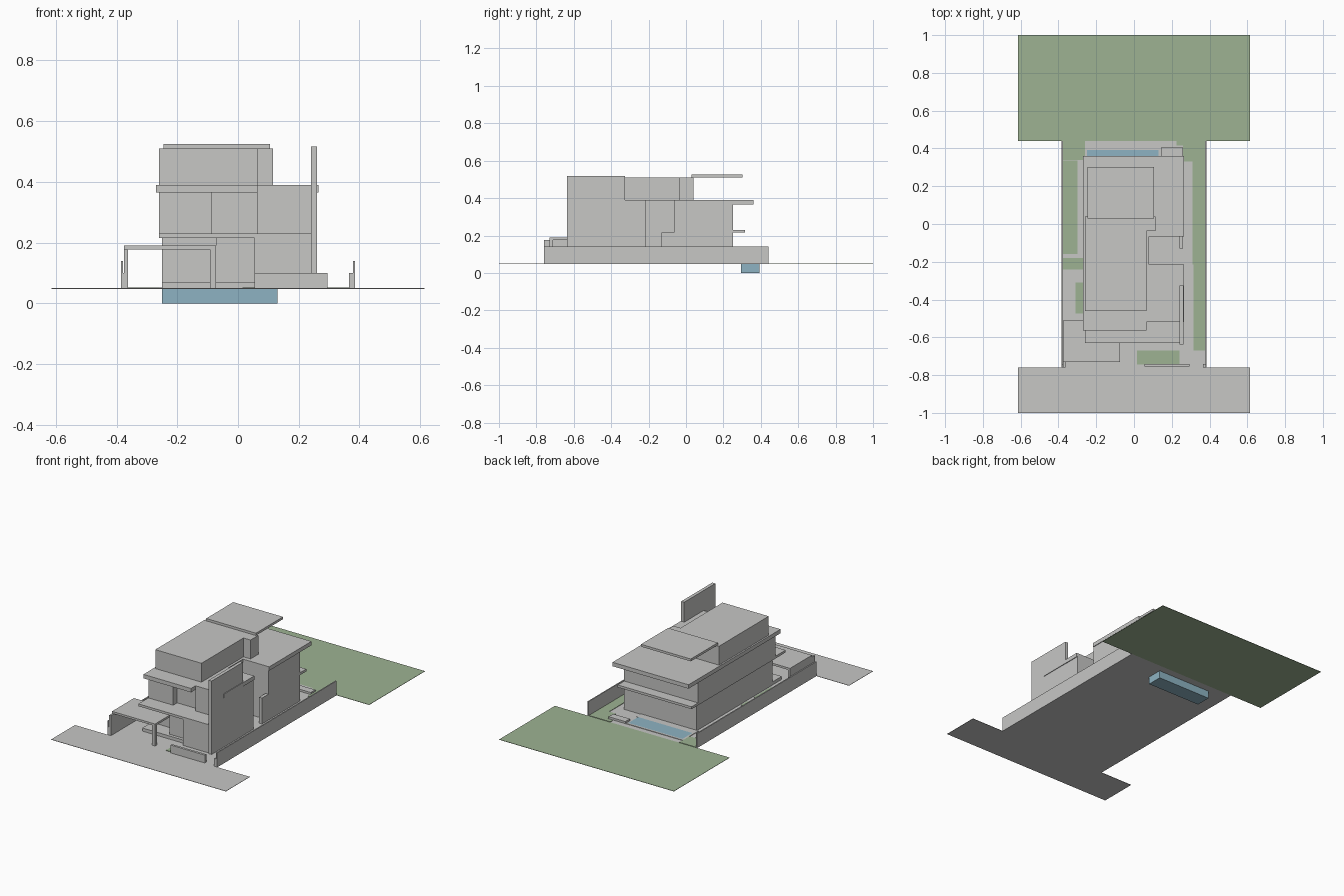
import bpy, bmesh

cube = bpy.data.objects.get("Cube")
if cube:
    bpy.data.objects.remove(cube, do_unlink=True)


def material(name, red, green, blue):
    mat = bpy.data.materials.new(name)
    mat.use_nodes = True
    colour = (red, green, blue, 1)
    mat.diffuse_color = colour
    mat.node_tree.nodes["Principled BSDF"].inputs["Base Color"].default_value = colour
    return mat


grey = material("pale grey", 0.57, 0.57, 0.56)
lawn = material("lawn green", 0.34, 0.45, 0.29)
water = material("pool blue", 0.27, 0.45, 0.54)


def prism(name, outline, bottom, top, mat=grey):
    """Extrude a plan outline between two heights."""
    bm = bmesh.new()
    face = bm.faces.new([bm.verts.new((x, y, bottom)) for x, y in outline])
    extruded = bmesh.ops.extrude_face_region(bm, geom=[face])["geom"]
    upper = [v for v in extruded if isinstance(v, bmesh.types.BMVert)]
    bmesh.ops.translate(bm, verts=upper, vec=(0, 0, top - bottom))
    bmesh.ops.recalc_face_normals(bm, faces=bm.faces)
    mesh = bpy.data.meshes.new(name)
    bm.to_mesh(mesh)
    bm.free()
    mesh.materials.append(mat)
    obj = bpy.data.objects.new(name, mesh)
    bpy.context.collection.objects.link(obj)


def box(name, right, left, front, back, bottom, top, mat=grey):
    outline = [(right, front), (left, front), (left, back), (right, back)]
    prism(name, outline, bottom, top, mat)


# Heights
ground = 0.05
paving = ground + 0.003
fence_top = 0.1
boundary_top = 0.14
carport_top = 0.19
slab_under, slab_top = 0.215, 0.23
eaves, roof_top = 0.365, 0.39
storey_top = 0.51
canopy_top = 0.525

# Plan lines
street_edge, garden_edge = -0.76, 0.44
plot_side, land_side = 0.385, 0.615
house_side = 0.26
house_back = 0.25
balcony_front = -0.63
corner_front, corner_side = -0.52, 0.065
well_front, well_back, well_side = -0.215, -0.065, 0.08
tall_wall_side = 0.24
thin = 0.007
post = 0.02


def notched(name, right, left, front, right_front, back, bottom, top):
    """Storey or slab whose plan has the light well cut from its left side."""
    outline = [(right, right_front), (corner_side, right_front),
               (corner_side, front), (left, front),
               (left, well_front), (well_side, well_front),
               (well_side, well_back), (left, well_back),
               (left, back), (right, back)]
    prism(name, outline, bottom, top)


# Ground
under = ground - 0.002
box("street", -land_side, land_side, -1, street_edge, under, ground)
box("plot", -plot_side, plot_side, street_edge, garden_edge, under, ground)
box("rear_lawn", -land_side, land_side, garden_edge, 1, under, ground, lawn)


# Planting beds
def bed(name, right, left, front, back):
    box(name, right, left, front, back, ground, paving, lawn)


bed_side = plot_side - 0.01
bed("front_bed", 0.015, tall_wall_side, -0.745, -0.67)
bed("left_front_bed", 0.315, bed_side, -0.67, well_front)
bed("left_back_bed", 0.31, bed_side, well_front, 0.33)
bed("left_corner_bed", house_side, bed_side, 0.33, garden_edge)
bed("pool_side_bed", 0.225, house_side, 0.415, garden_edge)
bed("right_corner_bed", -bed_side, -house_side, 0.34, garden_edge)
bed("right_back_bed", -bed_side, -0.3, -0.16, 0.335)
bed("right_middle_bed", -bed_side, -house_side, -0.24, -0.18)
bed("right_front_bed", -0.31, -house_side, -0.475, -0.31)

# Boundary walls, gate piers and front fence
fence_back = street_edge + post
for side, outer in (("left", plot_side), ("right", thin - plot_side)):
    box(side + "_boundary_wall", outer - thin, outer,
        street_edge, garden_edge, ground, boundary_top)
for side, inner in (("left", plot_side - post), ("right", -plot_side)):
    box(side + "_gate_pier", inner, inner + post,
        street_edge, fence_back, ground, fence_top)
box("front_fence", 0.055, 0.295, fence_back - 0.015, fence_back, ground, fence_top)

# Swimming pool with paved edges and a bench
pool_right, pool_left, pool_front, pool_back = -0.25, 0.13, 0.295, 0.393
kerb = 0.013
box("pool", pool_right, pool_left, pool_front, pool_back, 0, paving, water)
box("pool_back_kerb", pool_right - kerb, pool_left + kerb,
    pool_back, pool_back + kerb, ground, paving)
box("pool_right_kerb", pool_right - kerb, pool_right,
    pool_front, pool_back, ground, paving)
box("pool_terrace", pool_right - kerb, pool_left + kerb,
    house_back, pool_front, ground, paving)
box("pool_bench", pool_left + kerb, house_side,
    0.36, pool_back + kerb, ground, ground + kerb)

# Carport
carport_right, carport_left = -0.375, -0.073
carport_front, carport_back = -0.73, -0.51
carport_under = carport_top - kerb
box("carport_roof", carport_right, carport_left,
    carport_front, carport_back, carport_under, carport_top)
box("carport_wall", carport_right, carport_right + kerb,
    carport_front, carport_back, ground, carport_under)
box("carport_pier", carport_right, carport_right + kerb,
    street_edge, carport_front, ground, carport_under)
box("carport_post", carport_left - post, carport_left,
    carport_front, carport_front + post, ground, carport_under)

# Ground floor
room_side = 0.055
notched("ground_floor", pool_right, house_side, carport_back, carport_back,
        house_back, ground, slab_under)
box("front_room", room_side, house_side, balcony_front, carport_back, ground, slab_top)
box("entrance_wall", carport_left, room_side, -0.585, carport_back, ground, slab_under)
box("entrance_step", pool_right, room_side, -0.605, carport_back, ground, ground + post)
box("light_well_wall", house_side - post, house_side,
    2 * well_back, well_back, ground, slab_under)

# Balcony slab, carried round to the rear canopy
notched("balcony_slab", -house_side, house_side, balcony_front, balcony_front,
        0.315, slab_under, slab_top)

# First floor with front bay and corner block
bay_side = -0.085
recess = -0.49
notched("first_floor", -house_side, house_side, corner_front, recess,
        house_back, slab_top, eaves)
box("front_bay", -house_side, bay_side, -0.53, recess, slab_top, eaves)
notched("main_roof", -house_side - 0.01, house_side + 0.005, corner_front, -0.565,
        0.36, eaves, roof_top)

# Tall side wall
box("tall_side_wall", tall_wall_side, house_side + 0.001,
    balcony_front - thin, -0.325, ground, storey_top + thin)

# Top storey with a stair block, and the terrace canopy
stair_side, stair_front, stair_back = 0.115, -0.038, 0.04
box("top_storey", -house_side, corner_side, -0.46, stair_back, roof_top, storey_top)
box("stair_block", corner_side, stair_side, stair_front, stair_back, roof_top, storey_top)
box("terrace_canopy", -0.245, 0.105, 0.03, 0.302, storey_top, canopy_top)
